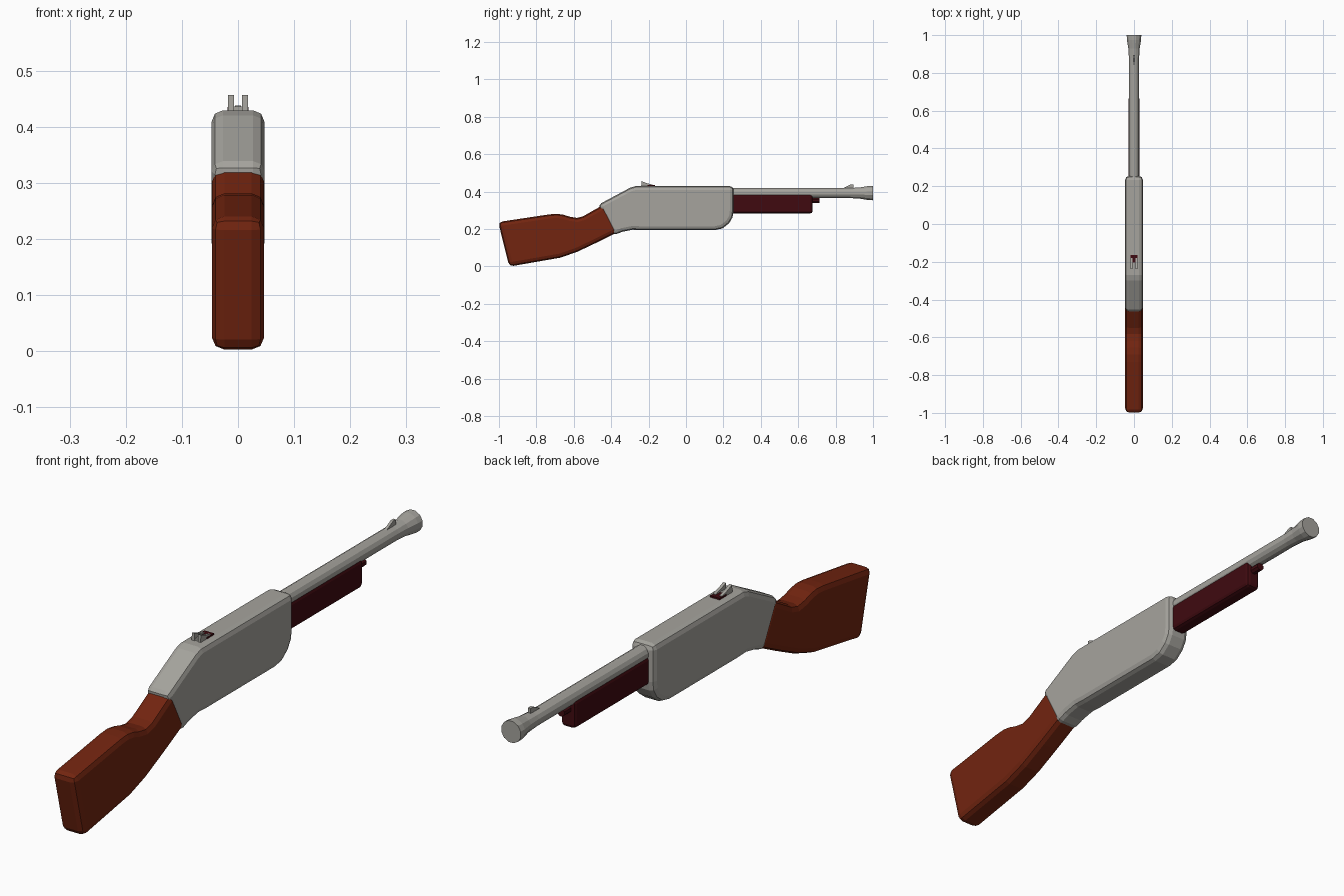
import bpy, bmesh, math

if "Cube" in bpy.data.objects:
    bpy.data.objects.remove(bpy.data.objects["Cube"])


def material(name, rgb):
    m = bpy.data.materials.new(name)
    m.diffuse_color = (*rgb, 1)
    m.use_nodes = True
    m.node_tree.nodes["Principled BSDF"].inputs["Base Color"].default_value = m.diffuse_color
    return m


GREY = material("grey metal", (0.38, 0.37, 0.34))
WOOD = material("red brown wood", (0.17, 0.018, 0.005))
DARK = material("dark red", (0.05, 0.003, 0.005))


def finish(bm, name, mat, bevel=0, segments=2):
    bmesh.ops.recalc_face_normals(bm, faces=bm.faces)
    mesh = bpy.data.meshes.new(name)
    bm.to_mesh(mesh)
    bm.free()
    mesh.materials.append(mat)
    ob = bpy.data.objects.new(name, mesh)
    bpy.context.collection.objects.link(ob)
    if bevel:
        b = ob.modifiers.new("bevel", 'BEVEL')
        b.width, b.segments = bevel, segments
        b.limit_method, b.angle_limit = 'ANGLE', math.radians(40)
    return ob


def side_profile(name, pts, x0, x1, mat, bevel=0, segments=2):
    """Extrude a (y, z) outline across x."""
    bm = bmesh.new()
    f = bm.faces.new([bm.verts.new((x0, y, z)) for y, z in pts])
    r = bmesh.ops.extrude_face_region(bm, geom=[f])
    bmesh.ops.translate(bm, vec=(x1 - x0, 0, 0),
                        verts=[v for v in r["geom"] if isinstance(v, bmesh.types.BMVert)])
    return finish(bm, name, mat, bevel, segments)


def box(name, x0, x1, y0, y1, z0, z1, mat, bevel=0, segments=2):
    return side_profile(name, [(y0, z0), (y1, z0), (y1, z1), (y0, z1)], x0, x1, mat, bevel, segments)


def lathe_y(name, rings, z, sides, mat):
    """Closed round part along y from (y, radius) rings."""
    bm = bmesh.new()
    loops = []
    for y, r in rings:
        angles = [2 * math.pi * (i + 0.5) / sides for i in range(sides)]
        loops.append([bm.verts.new((r * math.cos(a), y, z + r * math.sin(a))) for a in angles])
    for a, b in zip(loops, loops[1:]):
        for i in range(sides):
            j = (i + 1) % sides
            bm.faces.new((a[i], a[j], b[j], b[i]))
    bm.faces.new(loops[0])
    bm.faces.new(loops[-1])
    return finish(bm, name, mat)


# Wooden stock, its front end tucked into the receiver
side_profile("stock", [(-1.004, 0.237), (-0.945, -0.001), (-0.674, 0.046), (-0.583, 0.077),
                       (-0.48, 0.126), (-0.36, 0.186), (-0.435, 0.332), (-0.465, 0.316),
                       (-0.55, 0.268), (-0.583, 0.259), (-0.62, 0.265), (-0.655, 0.276),
                       (-0.69, 0.281), (-0.73, 0.278)],
             -0.0465, 0.0465, WOOD, 0.022)

# Receiver
side_profile("receiver", [(-0.47, 0.329), (-0.387, 0.167), (-0.34, 0.185), (-0.285, 0.196),
                          (-0.24, 0.194), (0.155, 0.194), (0.195, 0.203), (0.23, 0.23),
                          (0.249, 0.262), (0.254, 0.295), (0.254, 0.429), (-0.27, 0.429),
                          (-0.30, 0.42)],
             -0.047, 0.047, GREY, 0.02)

# Barrel with flared muzzle
lathe_y("barrel", [(0.2, 0.028), (0.88, 0.028), (0.93, 0.031), (0.975, 0.039), (1.0, 0.04)],
        0.392, 12, GREY)

# Fore-end grip and magazine tube tip
box("fore_end", -0.028, 0.028, 0.22, 0.677, 0.283, 0.386, DARK, 0.013)
lathe_y("magazine_tip", [(0.66, 0.015), (0.715, 0.015)], 0.353, 8, DARK)

# Front sight ramp
side_profile("front_sight", [(0.835, 0.415), (0.895, 0.415), (0.895, 0.438), (0.88, 0.438)],
             -0.005, 0.005, GREY)

# Rear sight: dark base, grey floor and two ears
box("rear_sight_base", -0.019, 0.019, -0.205, -0.165, 0.42, 0.435, DARK)
box("rear_sight_floor", -0.017, 0.017, -0.235, -0.205, 0.42, 0.436, GREY)
for side, s in (("left", -1), ("right", 1)):
    side_profile("rear_sight_ear_" + side,
                 [(-0.24, 0.42), (-0.18, 0.42), (-0.18, 0.437), (-0.21, 0.445), (-0.238, 0.456)],
                 s * 0.007, s * 0.018, GREY)
